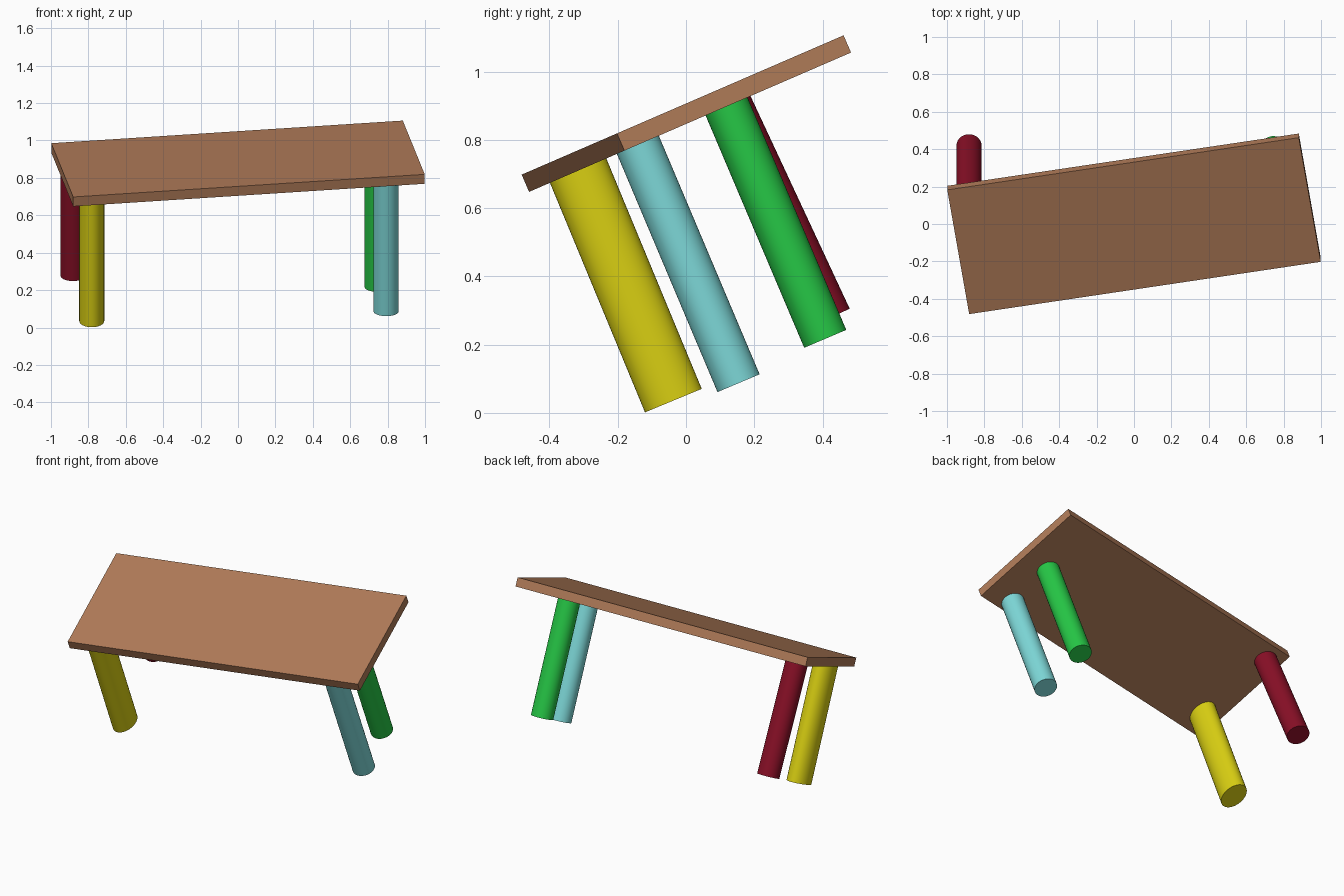
import bpy, math
from mathutils import Matrix, Vector

if "Cube" in bpy.data.objects:
    bpy.data.objects.remove(bpy.data.objects["Cube"])


def material(name, rgb):
    m = bpy.data.materials.new(name)
    lin = [((c / 255 + 0.055) / 1.055) ** 2.4 for c in rgb]
    m.diffuse_color = (*lin, 1)
    m.use_nodes = True
    m.node_tree.nodes["Principled BSDF"].inputs["Base Color"].default_value = m.diffuse_color
    return m


# Tilted rectangular table top
TILT, SPIN = math.radians(23.4), math.radians(9.2)
CENTRE = Vector((0, 0.001, 0.877))
top_rot = Matrix.Rotation(TILT, 4, 'X')
bpy.ops.mesh.primitive_cube_add(size=1)
top = bpy.context.object
top.name = "table_top"
top.data.transform(Matrix.Translation(CENTRE) @ top_rot @ Matrix.Rotation(SPIN, 4, 'Z')
                   @ Matrix.Diagonal((1.904, 0.733, 0.055, 1)))
top.data.materials.append(material("wood brown", (176, 123, 88)))
normal = top_rot.to_3x3() @ Vector((0, 0, 1))


def leg(name, foot, tilt, depth_radius, mat):
    """Round leg from the centre of its foot up into the table top."""
    foot = Vector(foot)
    rot = Matrix.Rotation(math.radians(tilt), 4, 'X')
    axis = rot.to_3x3() @ Vector((0, 0, 1))
    length = (CENTRE - foot).dot(normal) / axis.dot(normal)
    bpy.ops.mesh.primitive_cylinder_add(vertices=48, radius=1, depth=1)
    ob = bpy.context.object
    ob.name = name
    ob.data.transform(Matrix.Translation(foot) @ rot
                      @ Matrix.Diagonal((0.067, depth_radius, length, 1))
                      @ Matrix.Translation((0, 0, 0.5)))
    ob.data.materials.append(mat)
    bpy.ops.object.shade_smooth_by_angle(angle=math.radians(40))


# Four legs; the front left one is oval
leg("front_left_leg", (-0.782, -0.037, 0.036), 22.5, 0.090, material("yellow", (218, 208, 18)))
leg("front_right_leg", (0.792, 0.154, 0.087), 22.9, 0.067, material("pale cyan", (126, 217, 217)))
leg("back_right_leg", (0.744, 0.408, 0.217), 23.0, 0.067, material("green", (38, 200, 70)))
leg("back_left_leg", (-0.882, 0.419, 0.277), 25.0, 0.067, material("dark red", (136, 15, 38)))
